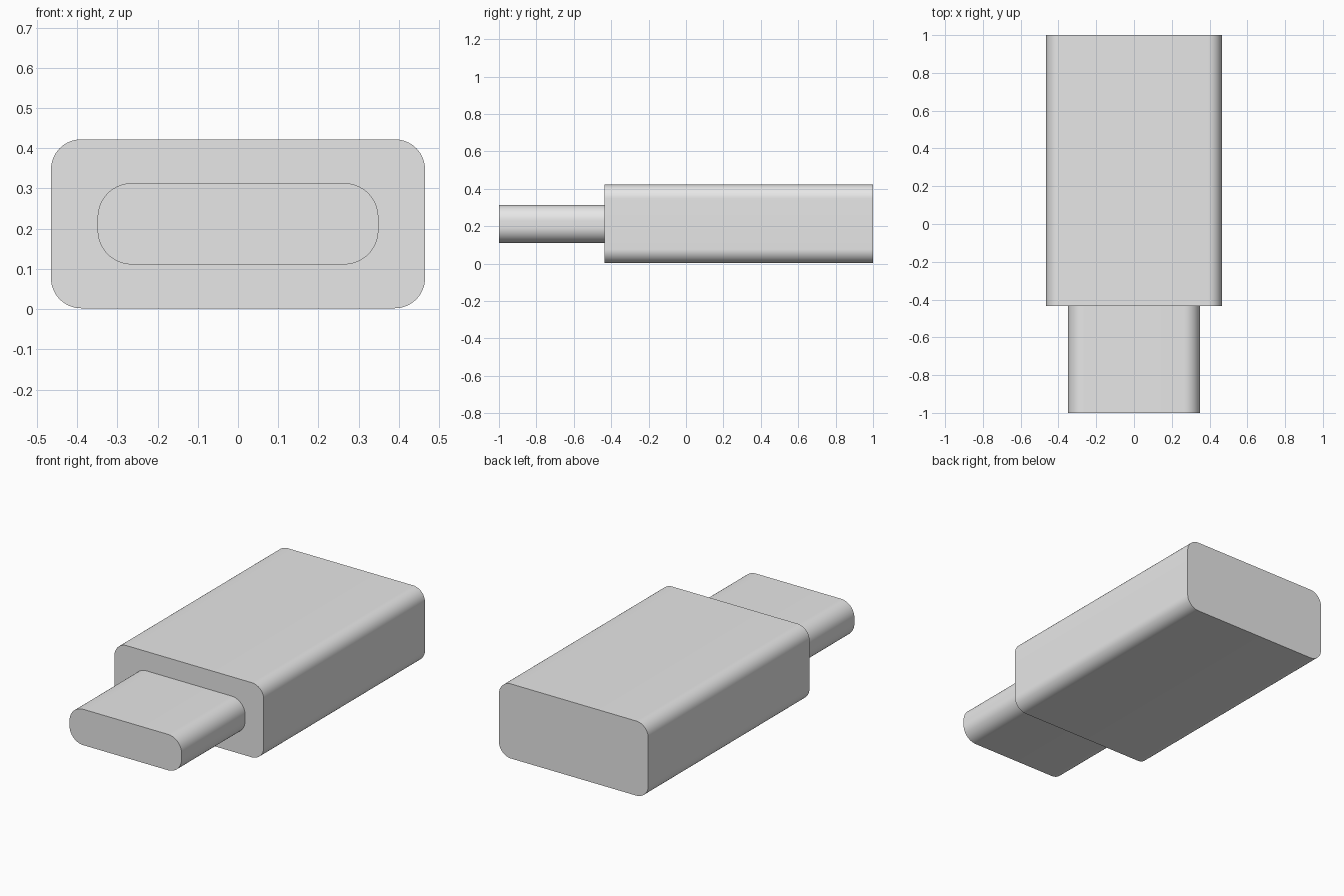
import bpy
import math

cube = bpy.data.objects.get("Cube")
if cube:
    bpy.data.objects.remove(cube, do_unlink=True)

MID_Z = 0.212

grey = bpy.data.materials.new("light_grey")
grey.use_nodes = True
colour = (0.8, 0.8, 0.8, 1.0)
grey.diffuse_color = colour
grey.node_tree.nodes["Principled BSDF"].inputs["Base Color"].default_value = colour


def rounded_outline(half_w, half_h, radius, steps=16):
    """Points around a rounded rectangle in x and z."""
    points = []
    corners = [(1, 1), (-1, 1), (-1, -1), (1, -1)]
    for i, (sx, sz) in enumerate(corners):
        for k in range(steps + 1):
            a = math.pi / 2 * (i + k / steps)
            points.append((sx * (half_w - radius) + radius * math.cos(a),
                           MID_Z + sz * (half_h - radius) + radius * math.sin(a)))
    return points


def rounded_bar(name, half_w, half_h, radius, y_front, y_back):
    """Extrude a rounded rectangle along y, with flat capped ends."""
    outline = rounded_outline(half_w, half_h, radius)
    n = len(outline)
    verts = [(x, y, z) for y in (y_front, y_back) for x, z in outline]
    faces = [(i, i + n, (i + 1) % n + n, (i + 1) % n) for i in range(n)]
    faces += [tuple(range(n)), tuple(reversed(range(n, 2 * n)))]
    mesh = bpy.data.meshes.new(name)
    mesh.from_pydata(verts, [], faces)
    mesh.materials.append(grey)
    obj = bpy.data.objects.new(name, mesh)
    bpy.context.collection.objects.link(obj)
    bpy.ops.object.select_all(action="DESELECT")
    obj.select_set(True)
    bpy.context.view_layer.objects.active = obj
    # Consistent outward normals, then smooth corners with sharp end caps
    bpy.ops.object.mode_set(mode="EDIT")
    bpy.ops.mesh.select_all(action="SELECT")
    bpy.ops.mesh.normals_make_consistent(inside=False)
    bpy.ops.object.mode_set(mode="OBJECT")
    bpy.ops.object.shade_smooth_by_angle(angle=math.radians(30))
    return obj


# Main housing and the narrower plug in front of it
rounded_bar("housing", 0.465, 0.21, 0.075, -0.435, 1.0)
rounded_bar("plug", 0.349, 0.101, 0.085, -1.0, -0.435)
